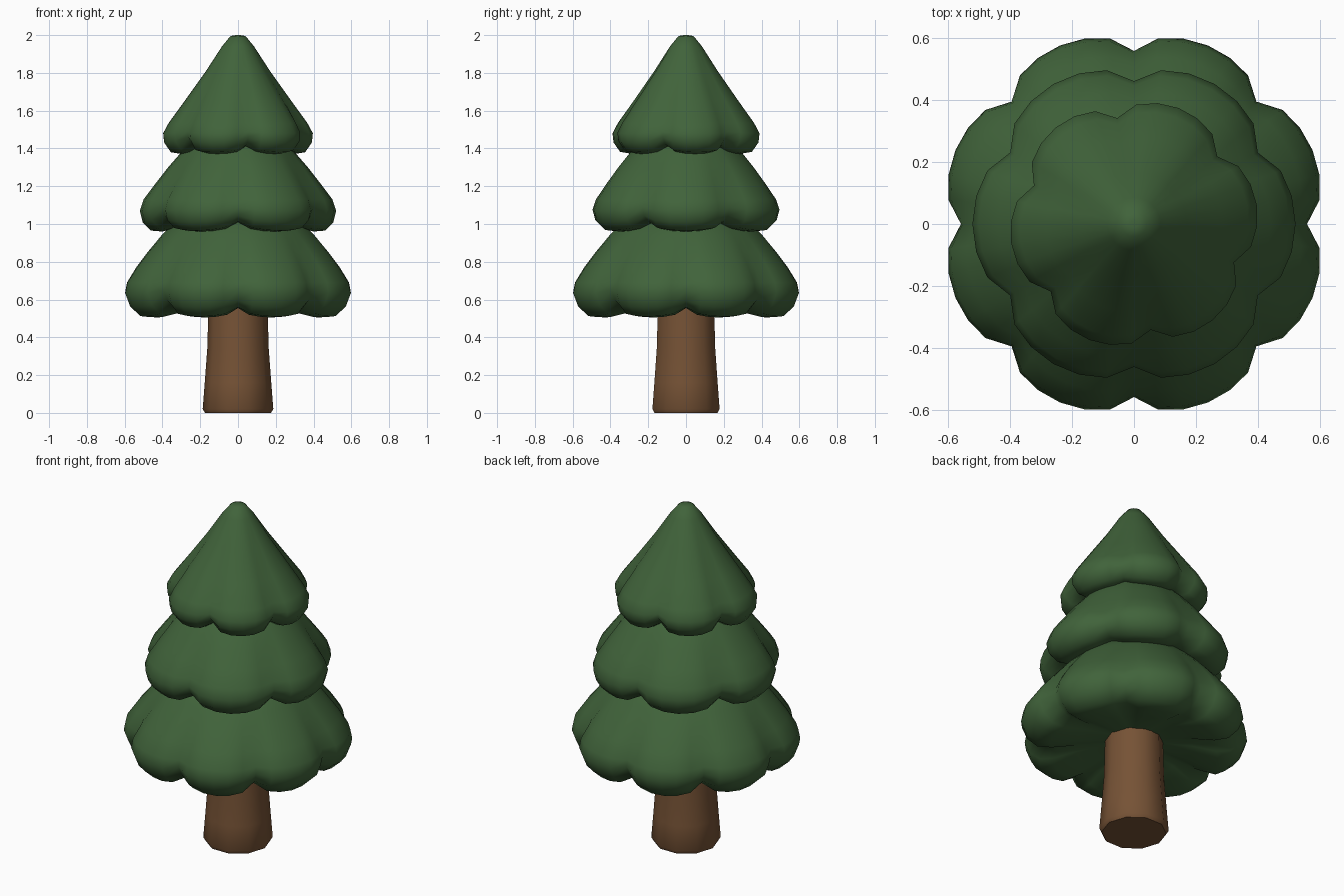
import bpy
import bmesh
from math import sin, cos, pi, radians

cube = bpy.data.objects.get("Cube")
if cube:
    bpy.data.objects.remove(cube, do_unlink=True)


def make_material(name, rgb):
    mat = bpy.data.materials.new(name)
    mat.use_nodes = True
    mat.diffuse_color = (*rgb, 1)
    mat.node_tree.nodes["Principled BSDF"].inputs["Base Color"].default_value = (*rgb, 1)
    return mat


green = make_material("needle green", (0.052, 0.125, 0.043))
brown = make_material("bark brown", (0.18, 0.085, 0.036))


def loft(name, rings, mat, angle):
    """Skin closed rings of points, capping both ends."""
    bm = bmesh.new()
    loops = [[bm.verts.new(p) for p in ring] for ring in rings]
    count = len(loops[0])
    for low, high in zip(loops, loops[1:]):
        for i in range(count):
            j = (i + 1) % count
            bm.faces.new((low[i], low[j], high[j], high[i]))
    bm.faces.new(loops[0][::-1])
    bm.faces.new(loops[-1])
    bmesh.ops.recalc_face_normals(bm, faces=bm.faces[:])
    mesh = bpy.data.meshes.new(name)
    bm.to_mesh(mesh)
    bm.free()
    mesh.materials.append(mat)
    obj = bpy.data.objects.new(name, mesh)
    bpy.context.collection.objects.link(obj)
    bpy.ops.object.select_all(action="DESELECT")
    obj.select_set(True)
    bpy.context.view_layer.objects.active = obj
    bpy.ops.object.shade_smooth_by_angle(angle=radians(angle))
    return obj


def foliage_tier(name, lobes, notch_angle, depth, profile):
    """Profile rows: radius, height, notch strength, notch lift."""
    count = lobes * 6
    rings = []
    for radius, z, strength, lift in profile:
        ring = []
        for i in range(count):
            a = 2 * pi * i / count
            notch = 1 - abs(sin(lobes * a / 2)) ** 0.5
            r = radius - depth * strength * notch
            t = a + radians(notch_angle)
            ring.append((r * cos(t), r * sin(t), z + lift * notch))
        rings.append(ring)
    return loft(name, rings, green, 70)


# Three scalloped skirts of foliage, each tucked under the next
foliage_tier("lower_foliage", 8, 0, 0.065, [
    (0.10, 0.57, 0, 0), (0.32, 0.54, 0.3, 0.02), (0.46, 0.505, 0.8, 0.05),
    (0.54, 0.51, 1, 0.05), (0.595, 0.56, 1, 0.035), (0.622, 0.63, 1, 0.02),
    (0.61, 0.69, 0.9, 0), (0.555, 0.77, 0.6, 0), (0.49, 0.85, 0.35, 0),
    (0.41, 0.94, 0.1, 0), (0.25, 1.10, 0, 0)])
foliage_tier("middle_foliage", 6, 30, 0.06, [
    (0.10, 1.03, 0, 0), (0.28, 0.99, 0.3, 0.02), (0.40, 0.96, 0.8, 0.05),
    (0.46, 0.965, 1, 0.05), (0.505, 1.01, 1, 0.035), (0.52, 1.07, 1, 0.02),
    (0.50, 1.13, 0.9, 0), (0.44, 1.21, 0.6, 0), (0.37, 1.30, 0.35, 0),
    (0.30, 1.38, 0.1, 0), (0.18, 1.50, 0, 0)])
foliage_tier("top_foliage", 6, 39, 0.055, [
    (0.08, 1.43, 0, 0), (0.22, 1.40, 0.3, 0.02), (0.30, 1.37, 0.8, 0.04),
    (0.36, 1.38, 1, 0.04), (0.395, 1.43, 1, 0.03), (0.40, 1.48, 1, 0.01),
    (0.37, 1.535, 0.8, 0), (0.285, 1.65, 0.4, 0), (0.17, 1.81, 0.15, 0),
    (0.085, 1.94, 0, 0), (0.04, 1.995, 0, 0), (0.012, 2.0, 0, 0)])

# Tapered trunk with a slightly rounded foot
loft("trunk", [[(r * cos(2 * pi * i / 10), r * sin(2 * pi * i / 10), z) for i in range(10)]
               for r, z in [(0.175, 0), (0.187, 0.02), (0.176, 0.16),
                            (0.162, 0.35), (0.155, 0.65)]], brown, 50)
